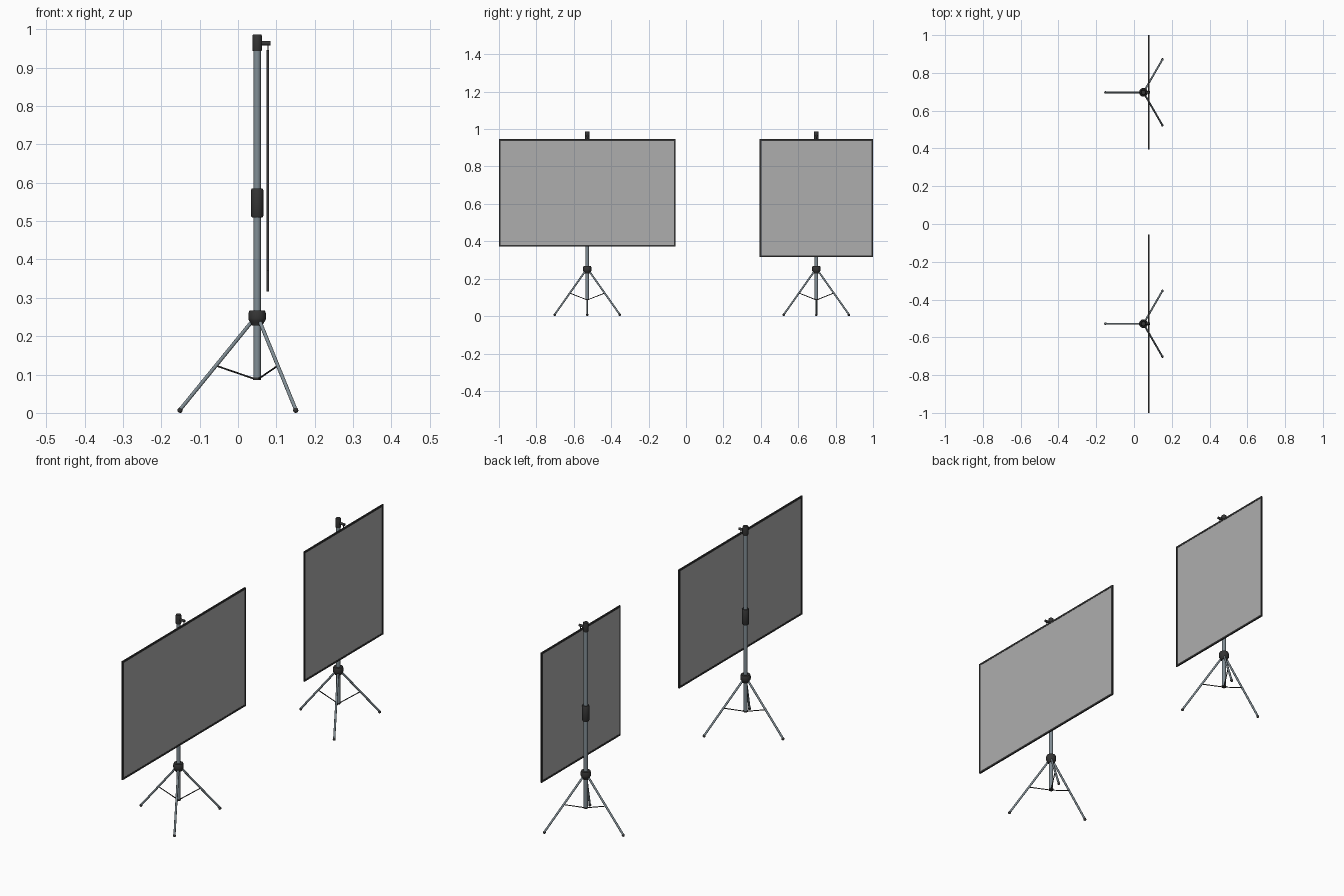
import bpy, bmesh, math
from mathutils import Vector, Matrix

if "Cube" in bpy.data.objects:
    bpy.data.objects.remove(bpy.data.objects["Cube"])


def material(name, rgb):
    m = bpy.data.materials.new(name)
    m.diffuse_color = (*rgb, 1)
    m.use_nodes = True
    m.node_tree.nodes["Principled BSDF"].inputs["Base Color"].default_value = m.diffuse_color
    return m


BLACK = material("black_plastic", (0.035, 0.035, 0.035))
STEEL = material("steel", (0.22, 0.27, 0.30))
FABRIC = material("screen_grey", (0.42, 0.42, 0.42))


def finish(name, bm, mat, smooth=True):
    bmesh.ops.recalc_face_normals(bm, faces=bm.faces)
    mesh = bpy.data.meshes.new(name)
    bm.to_mesh(mesh)
    bm.free()
    ob = bpy.data.objects.new(name, mesh)
    bpy.context.collection.objects.link(ob)
    mesh.materials.append(mat)
    if smooth:
        bpy.ops.object.select_all(action='DESELECT')
        ob.select_set(True)
        bpy.context.view_layer.objects.active = ob
        bpy.ops.object.shade_smooth_by_angle(angle=math.radians(35))
    return ob


def lathe(name, x, y, profile, mat, n=32):
    bm = bmesh.new()
    pts = [(0, profile[0][1])] + profile + [(0, profile[-1][1])]
    vs = [bm.verts.new((x + r, y, z)) for r, z in pts]
    es = [bm.edges.new(p) for p in zip(vs, vs[1:])]
    bmesh.ops.spin(bm, geom=vs + es, cent=(x, y, 0), axis=(0, 0, 1),
                   angle=math.tau, steps=n, use_duplicate=False)
    bmesh.ops.remove_doubles(bm, verts=bm.verts, dist=1e-5)
    return finish(name, bm, mat)


def rod(name, a, b, r, mat, n=16):
    a, b = Vector(a), Vector(b)
    d = b - a
    m = Matrix.Translation((a + b) / 2) @ d.to_track_quat('Z', 'Y').to_matrix().to_4x4()
    bm = bmesh.new()
    bmesh.ops.create_cone(bm, cap_ends=True, segments=n, radius1=r, radius2=r,
                          depth=d.length, matrix=m)
    return finish(name, bm, mat)


def box(name, lo, hi, mat):
    lo, hi = Vector(lo), Vector(hi)
    bm = bmesh.new()
    bmesh.ops.create_cube(bm, size=1, matrix=Matrix.Translation((lo + hi) / 2)
                          @ Matrix.Diagonal((*(hi - lo), 1)))
    return finish(name, bm, mat, False)


def ball(name, loc, r, mat):
    bm = bmesh.new()
    bmesh.ops.create_uvsphere(bm, u_segments=16, v_segments=10, radius=r,
                              matrix=Matrix.Translation(loc))
    return finish(name, bm, mat)


PX = 0.05   # pole position in x
SX = 0.078  # screen plane in x


def stand(tag, y):
    # centre column
    lathe("pole_" + tag, PX, y, [(0.0095, 0.089), (0.0095, 0.95)], STEEL)
    lathe("pole_end_" + tag, PX, y, [(0.0105, 0.086), (0.0105, 0.092)], BLACK)
    lathe("leg_hub_" + tag, PX, y, [(0.014, 0.228), (0.018, 0.236), (0.022, 0.242),
          (0.023, 0.247), (0.023, 0.259), (0.02, 0.267)], BLACK)
    lathe("clamp_collar_" + tag, PX, y, [(0.014, 0.51), (0.0162, 0.514),
          (0.0162, 0.581), (0.014, 0.585)], BLACK)
    lathe("top_cap_" + tag, PX, y, [(0.0115, 0.943), (0.0125, 0.946),
          (0.0125, 0.983), (0.011, 0.987)], BLACK)
    # hanging arm and hook
    rod("hook_arm_" + tag, (PX, y, 0.964), (0.085, y, 0.964), 0.006, BLACK)
    rod("hook_" + tag, (SX, y, 0.962), (SX, y, 0.942), 0.0017, BLACK, 10)
    # folding legs with braces
    for i in range(3):
        a = math.radians(60 + 120 * i)

        def at(r, z):
            return (PX + r * math.cos(a), y + r * math.sin(a), z)
        rod(f"leg_{tag}_{i}", at(0.014, 0.238), at(0.201, 0.0085), 0.0048, STEEL)
        ball(f"foot_{tag}_{i}", at(0.201, 0.0068), 0.0068, BLACK)
        rod(f"brace_{tag}_{i}", at(0.008, 0.089), at(0.107, 0.123), 0.0022, BLACK, 10)


def screen(tag, y0, y1, z0, z1, w=0.0085, t=0.0033):
    box("screen_panel_" + tag, (SX - 0.002, y0 + w / 2, z0 + w / 2),
        (SX + 0.002, y1 - w / 2, z1 - w / 2), FABRIC)
    # dark border frame
    for part, a, b, c, d in (("bottom", y0, y1, z0, z0 + w), ("top", y0, y1, z1 - w, z1),
                             ("near", y0, y0 + w, z0 + w, z1 - w),
                             ("far", y1 - w, y1, z0 + w, z1 - w)):
        box(f"frame_{part}_{tag}", (SX - t, a, c), (SX + t, b, d), BLACK)


for tag, y0, y1, z0 in (("wide", -1.0, -0.056, 0.371), ("narrow", 0.394, 1.0, 0.316)):
    stand(tag, (y0 + y1) / 2)
    screen(tag, y0, y1, z0, 0.946)
